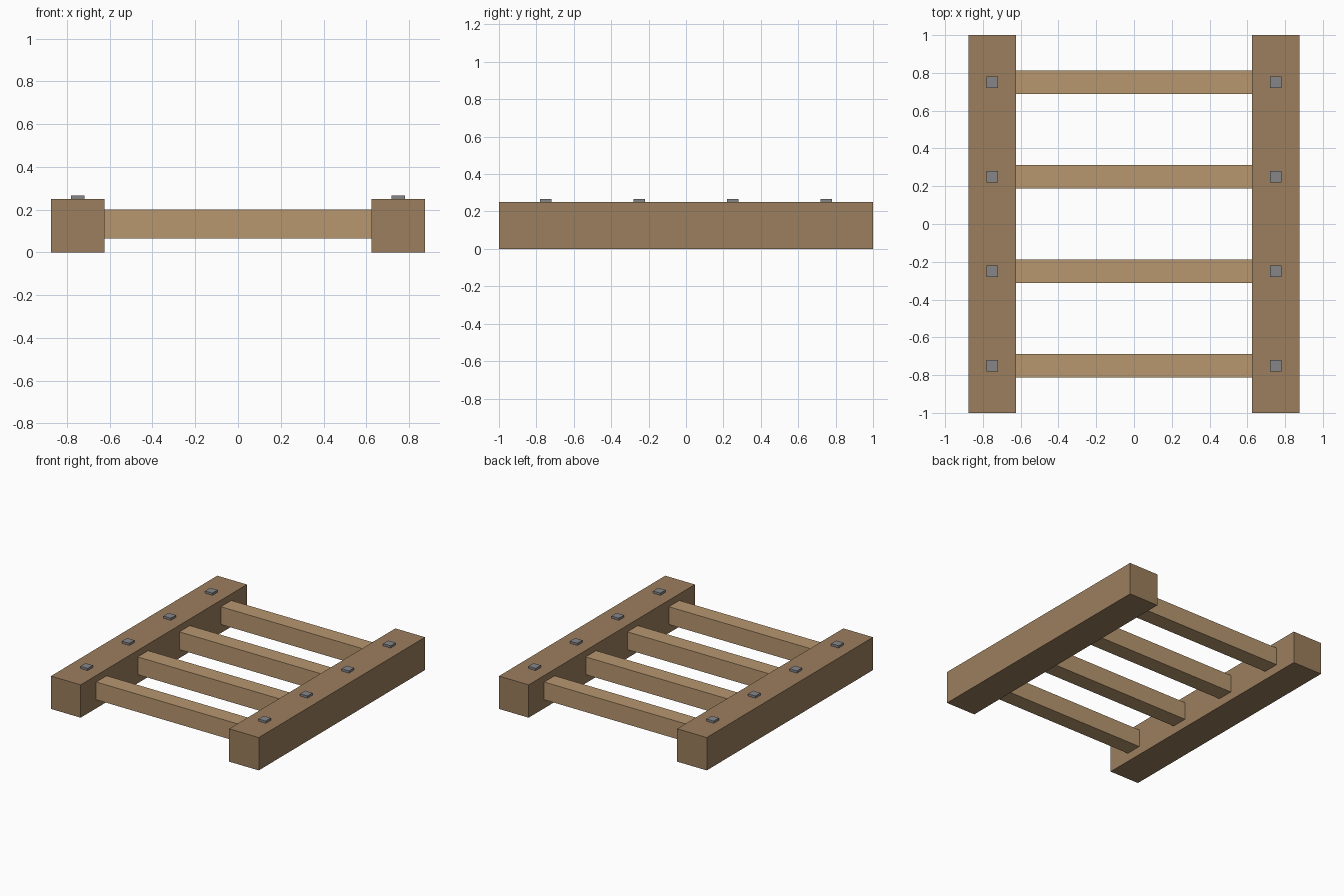
import bpy

if "Cube" in bpy.data.objects:
    bpy.data.objects.remove(bpy.data.objects["Cube"])


def material(name, rgb):
    m = bpy.data.materials.new(name)
    m.diffuse_color = (*rgb, 1)
    m.use_nodes = True
    m.node_tree.nodes["Principled BSDF"].inputs["Base Color"].default_value = m.diffuse_color
    return m


rail_wood = material("rail_wood", (0.33, 0.21, 0.11))
rung_wood = material("rung_wood", (0.48, 0.31, 0.16))
iron = material("iron", (0.24, 0.24, 0.25))


def box(name, center, size, mat):
    bpy.ops.mesh.primitive_cube_add(size=1, location=center)
    ob = bpy.context.object
    ob.name = name
    ob.scale = size
    bpy.ops.object.transform_apply(location=False, rotation=False, scale=True)
    ob.data.materials.append(mat)
    return ob


rows = (-0.75, -0.25, 0.25, 0.75)

# Side rails with a row of square bolt heads on top
for side, x in (("left", -0.75), ("right", 0.75)):
    box(f"{side}_rail", (x, 0, 0.125), (0.25, 2, 0.25), rail_wood)
    for i, y in enumerate(rows, 1):
        box(f"{side}_bolt_{i}", (x, y, 0.258), (0.0625, 0.0625, 0.017), iron)

# Cross rungs between the rails
for i, y in enumerate(rows, 1):
    box(f"rung_{i}", (0, y, 0.1325), (1.25, 0.125, 0.135), rung_wood)
